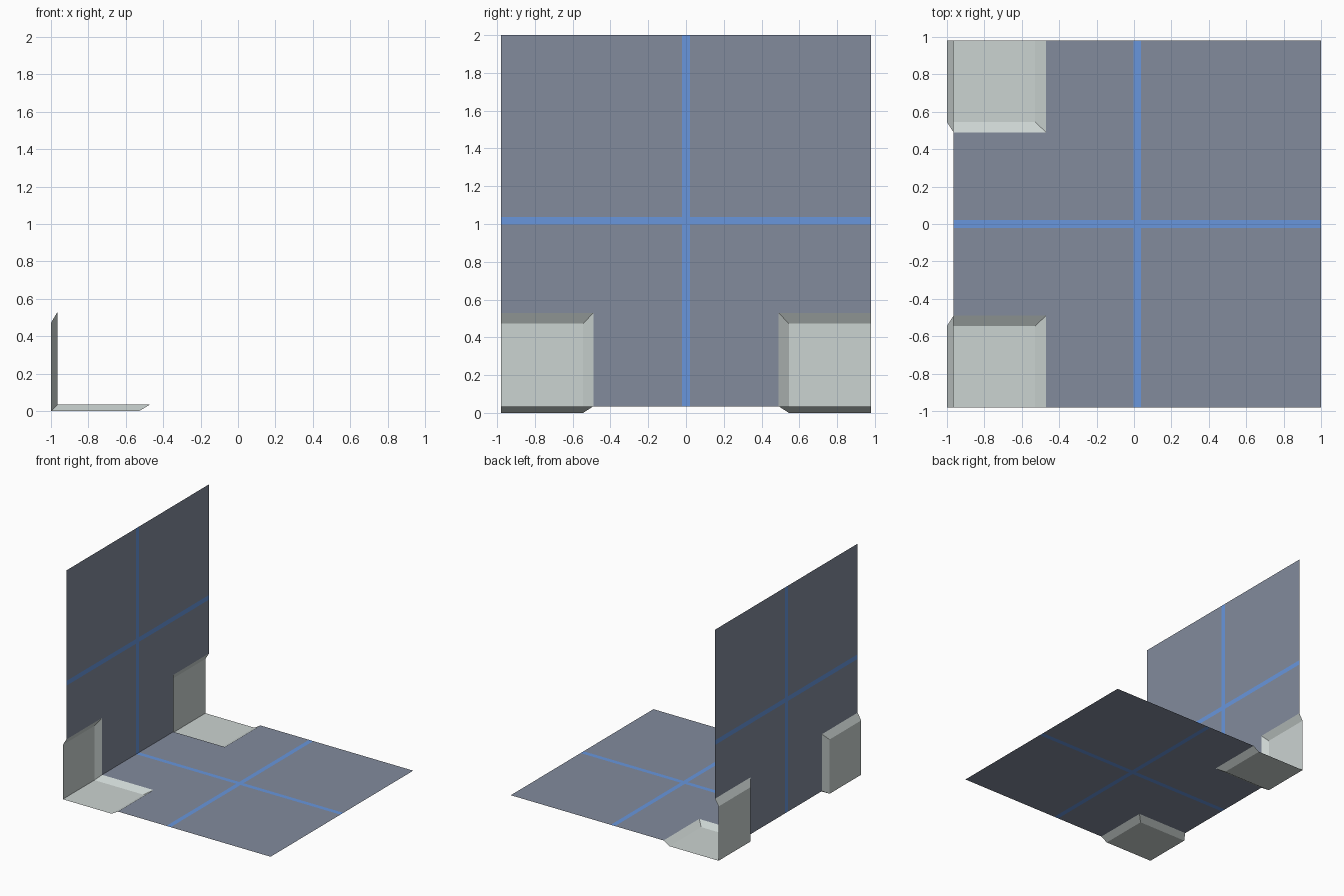
import bpy

if "Cube" in bpy.data.objects:
    bpy.data.objects.remove(bpy.data.objects["Cube"])

FOLD_X, FOLD_Z = -0.965, 0.035      # where the wall meets the floor
LENGTH, HALF = 1.965, 0.98          # panel length away from the fold, half width
RIM_U, RIM_Y = 0.495, 0.49          # corner cut-out
BED_U, BED_Y, DEPTH = 0.437, 0.545, 0.035   # flat of the recessed corner
MID, HW = LENGTH / 2, 0.0205        # stripe centre and half width


def material(name, rgb):
    m = bpy.data.materials.new(name)
    m.diffuse_color = (*rgb, 1)
    m.use_nodes = True
    m.node_tree.nodes["Principled BSDF"].inputs["Base Color"].default_value = m.diffuse_color
    return m


SLATE = material("slate_grey", (0.225, 0.26, 0.335))
BLUE = material("stripe_blue", (0.138, 0.305, 0.72))
PALE = material("pale_grey", (0.60, 0.655, 0.64))


# u runs away from the fold, d is depth behind the panel
def on_floor(u, y, d=0.0):
    return (FOLD_X + u, y, FOLD_Z - d)


def on_wall(u, y, d=0.0):
    return (FOLD_X - d, y, FOLD_Z + u)


def make(name, verts, faces, mats):
    me = bpy.data.meshes.new(name)
    me.from_pydata(verts, [], faces)
    for m in mats:
        me.materials.append(m)
    ob = bpy.data.objects.new(name, me)
    bpy.context.collection.objects.link(ob)
    return ob


def panel(name, place, flip):
    # grid sheet with two corners left out and a blue cross
    us = [0, RIM_U, MID - HW, MID + HW, LENGTH]
    ys = [-HALF, -RIM_Y, -HW, HW, RIM_Y, HALF]
    n = len(ys)
    verts = [place(u, y) for u in us for y in ys]
    faces, stripe = [], []
    for i in range(len(us) - 1):
        for j in range(n - 1):
            if i == 0 and j in (0, n - 2):
                continue
            f = [i * n + j, (i + 1) * n + j, (i + 1) * n + j + 1, i * n + j + 1]
            faces.append(f[::-1] if flip else f)
            stripe.append(int(i == 2 or j == 2))
    ob = make(name, verts, faces, [SLATE, BLUE])
    ob.data.polygons.foreach_set("material_index", stripe)


def corner(name, place, side, flip):
    # recessed flat with two sloped edges, open at the outer end
    verts = [place(-DEPTH, side * HALF, DEPTH), place(BED_U, side * HALF, DEPTH),
             place(BED_U, side * BED_Y, DEPTH), place(-DEPTH, side * BED_Y, DEPTH),
             place(RIM_U, side * HALF), place(RIM_U, side * RIM_Y), place(0, side * RIM_Y)]
    faces = [(0, 1, 2, 3), (1, 4, 5, 2), (3, 2, 5, 6)]
    if (side > 0) != flip:
        faces = [f[::-1] for f in faces]
    make(name, verts, faces, [PALE])


for part, place, flip in (("floor", on_floor, False), ("wall", on_wall, True)):
    panel(part + "_panel", place, flip)
    for label, side in (("front", -1), ("back", 1)):
        corner(f"{part}_corner_{label}", place, side, flip)
